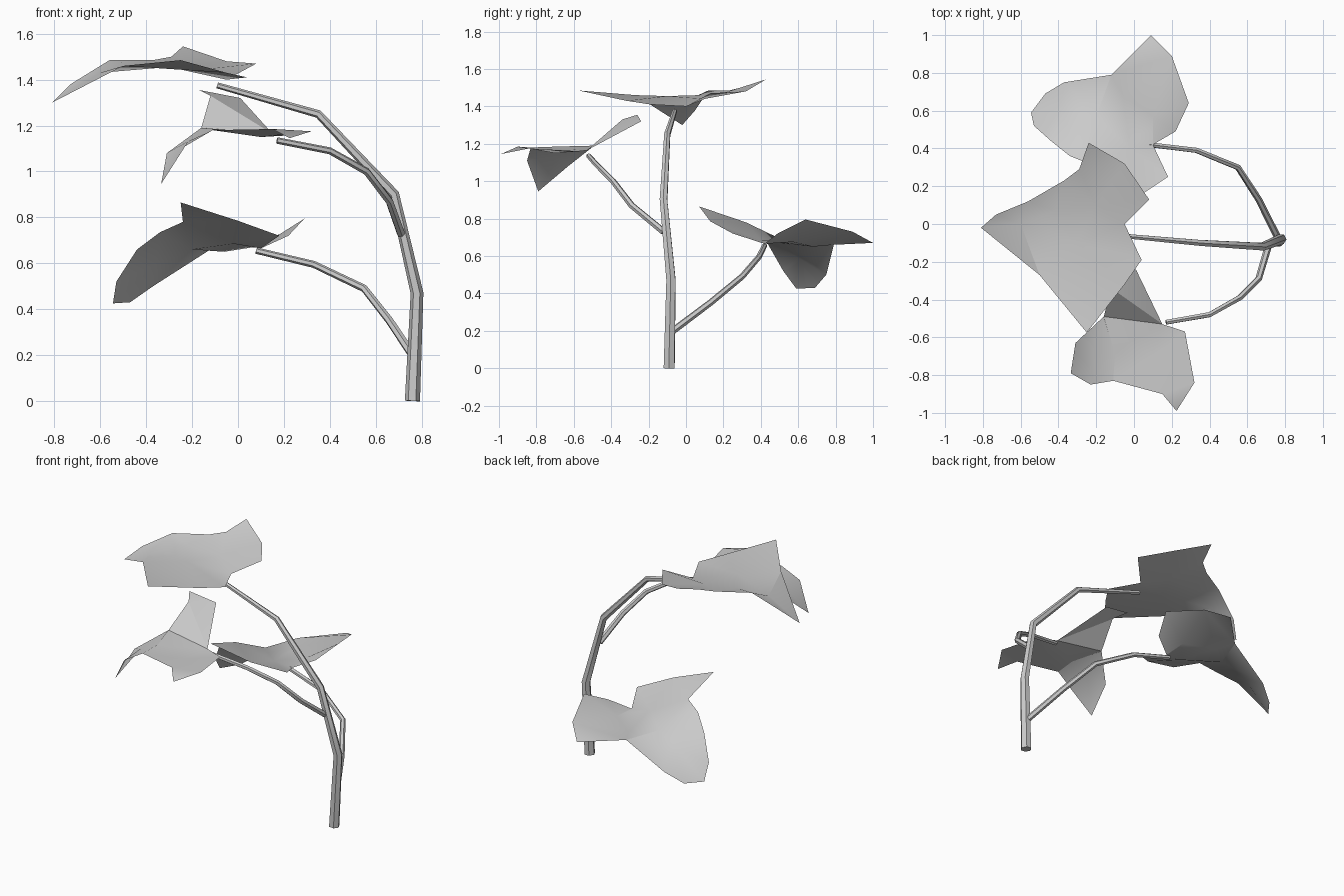
import bpy
import math
from mathutils import Vector
from mathutils.geometry import delaunay_2d_cdt

if "Cube" in bpy.data.objects:
    bpy.data.objects.remove(bpy.data.objects["Cube"], do_unlink=True)


def make_material(name, colour):
    material = bpy.data.materials.new(name)
    material.use_nodes = True
    material.diffuse_color = colour
    material.node_tree.nodes["Principled BSDF"].inputs["Base Color"].default_value = colour
    return material


plain_grey = make_material("plain grey", (0.6, 0.6, 0.6, 1))


def finish(obj, angle):
    """Select one object and smooth it, keeping folds sharper than the angle."""
    bpy.ops.object.select_all(action="DESELECT")
    obj.select_set(True)
    bpy.context.view_layer.objects.active = obj
    if obj.type == "CURVE":
        bpy.ops.object.convert(target="MESH")
    bpy.ops.object.shade_smooth_by_angle(angle=math.radians(angle))


def make_stem(name, path, start_radius, end_radius):
    """Six-sided tapering tube through the points of a path."""
    curve = bpy.data.curves.new(name, "CURVE")
    curve.dimensions = "3D"
    curve.bevel_depth = 1
    curve.bevel_resolution = 1
    curve.use_fill_caps = True
    spline = curve.splines.new("POLY")
    spline.points.add(len(path) - 1)
    for i, (point, position) in enumerate(zip(spline.points, path)):
        point.co = (*position, 1)
        point.radius = start_radius + (end_radius - start_radius) * i / (len(path) - 1)
    curve.materials.append(plain_grey)
    obj = bpy.data.objects.new(name, curve)
    bpy.context.collection.objects.link(obj)
    finish(obj, 35)


def make_leaf(name, outline, folds):
    """Thin lobed sheet: a counterclockwise outline filled through fold points."""
    points = outline + folds
    flat = [Vector(p[:2]) for p in points]
    result = delaunay_2d_cdt(flat, [], [list(range(len(outline)))], 1, 1e-5)
    faces, origins = result[2], result[3]
    verts = [points[origin[0]] for origin in origins]
    mesh = bpy.data.meshes.new(name)
    mesh.from_pydata(verts, [], faces)
    mesh.materials.append(plain_grey)
    obj = bpy.data.objects.new(name, mesh)
    bpy.context.collection.objects.link(obj)
    finish(obj, 30)


# Arching main stem and its two side branches
make_stem("main_stem", [
    (.76, -.09, 0), (.78, -.08, .47), (.68, -.12, .9), (.35, -.1, 1.25), (-.09, -.06, 1.375),
], .033, .013)
make_stem("front_branch", [
    (.71, -.12, .73), (.66, -.29, .87), (.56, -.39, 1), (.4, -.48, 1.09), (.17, -.52, 1.135),
], .019, .014)
make_stem("back_branch", [
    (.76, -.07, .2), (.66, .13, .35), (.55, .3, .49), (.33, .39, .595), (.08, .42, .655),
], .019, .014)

# Top leaf
make_leaf("top_leaf", [
    (-.81, -.02, 1.3), (-.5, -.27, 1.46), (-.25, -.575, 1.485), (-.05, -.32, 1.43),
    (.04, -.19, 1.41), (-.05, 0, 1.4), (.08, .13, 1.47), (-.05, .32, 1.48),
    (-.24, .43, 1.545), (-.29, .29, 1.5), (-.37, .23, 1.485), (-.56, .12, 1.485),
    (-.73, .05, 1.38),
], [(-.2, .1, 1.44), (-.3, -.1, 1.455), (-.42, .07, 1.46), (-.6, 0, 1.43)])

# Front leaf, with one lobe rising toward the middle
make_leaf("front_leaf", [
    (.01, -.24, 1.32), (-.17, -.26, 1.355), (-.12, -.34, 1.33), (-.16, -.49, 1.19),
    (-.31, -.63, 1.08), (-.335, -.79, .945), (-.23, -.85, 1.11), (-.11, -.83, 1.18),
    (.15, -.9, 1.185), (.225, -.99, 1.145), (.32, -.84, 1.175), (.27, -.57, 1.16),
    (.15, -.53, 1.165),
], [(-.1, -.69, 1.185), (-.02, -.63, 1.17), (.1, -.7, 1.15), (-.22, -.69, 1.13)])

# Back leaf, with one long drooping lobe
make_leaf("back_leaf", [
    (.18, .25, .72), (.1, .42, .665), (.22, .49, .72), (.29, .64, .795),
    (.2, .89, .73), (.09, 1, .67), (-.12, .79, .66), (-.37, .75, .5),
    (-.47, .69, .43), (-.545, .59, .425), (-.53, .52, .52), (-.44, .44, .66),
    (-.34, .36, .735), (-.24, .32, .78), (-.25, .07, .865), (0, .13, .785),
], [(-.2, .57, .66), (-.36, .6, .59), (.1, .57, .675), (-.06, .68, .65), (-.02, .4, .685)])
